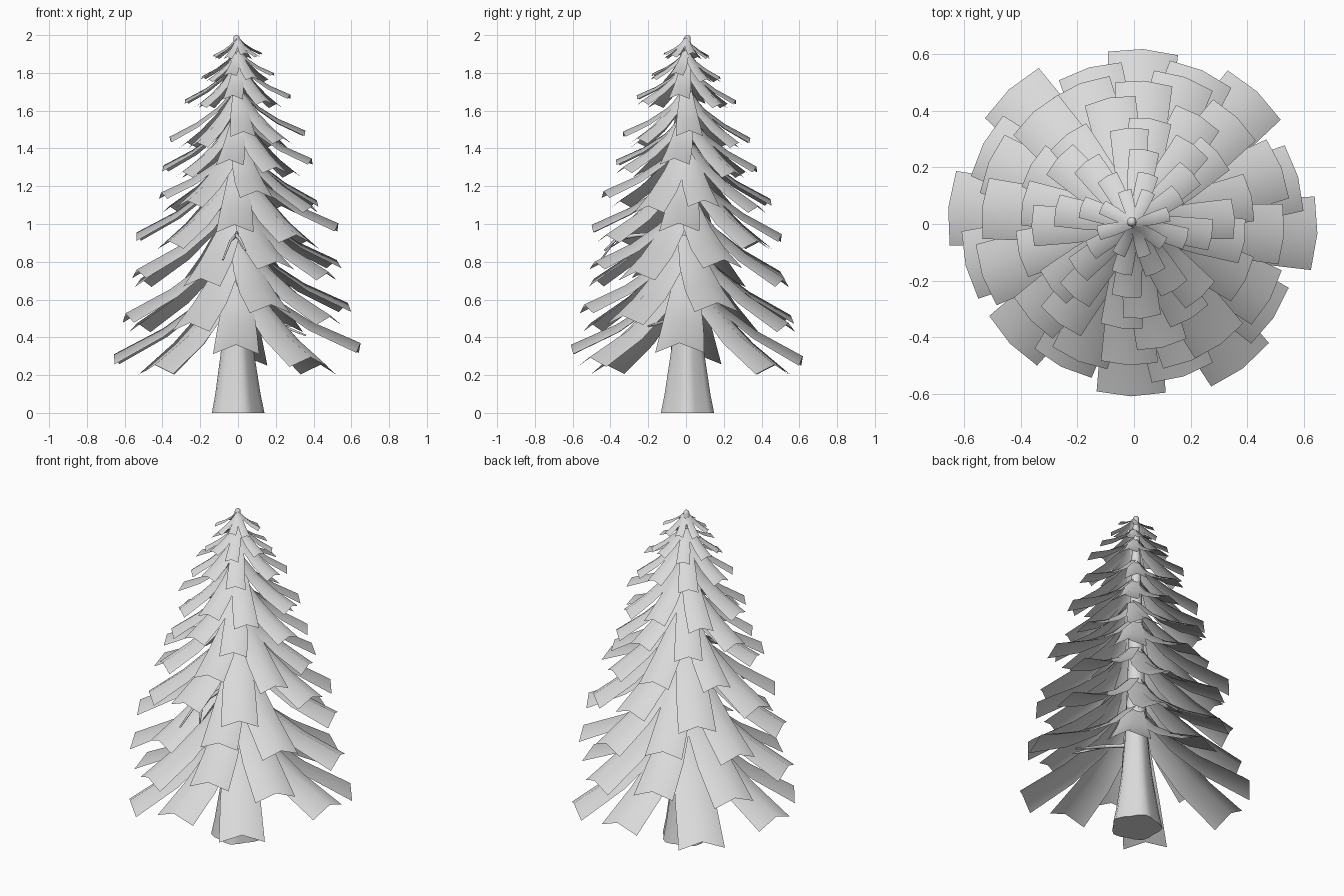
import bpy, math
from mathutils import Vector

cube = bpy.data.objects.get("Cube")
if cube:
    bpy.data.objects.remove(cube)

GREY = (0.7, 0.7, 0.7, 1)
grey = bpy.data.materials.new("pale_grey")
grey.use_nodes = True
grey.diffuse_color = GREY
grey.node_tree.nodes["Principled BSDF"].inputs["Base Color"].default_value = GREY


def add_mesh(name, verts, faces, sharp_angle):
    mesh = bpy.data.meshes.new(name)
    mesh.from_pydata(verts, [], faces)
    mesh.materials.append(grey)
    obj = bpy.data.objects.new(name, mesh)
    bpy.context.collection.objects.link(obj)
    bpy.ops.object.select_all(action='DESELECT')
    obj.select_set(True)
    bpy.context.view_layer.objects.active = obj
    bpy.ops.object.shade_smooth_by_angle(angle=math.radians(sharp_angle))


# Trunk: flared, fluted foot narrowing to the tip
SIDES = 20
RINGS = [(0, 0.137, 0.08), (0.1, 0.118, 0.08), (0.33, 0.086, 0.06), (0.55, 0.066, 0.04),
         (0.9, 0.05, 0), (1.4, 0.035, 0), (1.94, 0.018, 0), (1.99, 0.016, 0), (2.0, 0.008, 0)]
verts, faces = [], []
for z, radius, flute in RINGS:
    for i in range(SIDES):
        a = math.tau * i / SIDES
        r = radius * (1 + flute * math.cos(5 * a))
        verts.append((r * math.cos(a) - 0.008, r * math.sin(a) + 0.008, z))
for k in range(len(RINGS) - 1):
    for i in range(SIDES):
        j = (i + 1) % SIDES
        faces.append((k * SIDES + i, k * SIDES + j, (k + 1) * SIDES + j, (k + 1) * SIDES + i))
faces.append(tuple(reversed(range(SIDES))))
faces.append(tuple(range((len(RINGS) - 1) * SIDES, len(RINGS) * SIDES)))
add_mesh("trunk", verts, faces, 60)

# Bough profile: fraction of reach, rise above tip, half width
PROFILE = [(0.05, 0.66, 0.09), (0.3, 0.4, 0.14), (0.6, 0.195, 0.175), (1.0, 0.0, 0.2)]

# One whorl of eight boughs: direction, reach, lift of the tip
WHORL = [(-3, 0.65, 0.035), (47, 0.64, -0.08), (87, 0.62, -0.035), (133, 0.65, -0.08),
         (175, 0.66, -0.025), (224, 0.61, -0.08), (269, 0.61, 0.025), (307, 0.64, -0.04)]


def add_bough(verts, faces, angle, reach, tip_z, lift):
    """One drooping bough, folded along its middle like a roof."""
    start = len(verts)
    out = Vector((math.cos(angle), math.sin(angle), 0))
    side = Vector((-out.y, out.x, 0))
    for frac, rise, half in PROFILE:
        for s in (-1, 0, 1):
            along = reach * frac * (1 - 0.025 * abs(s))
            z = tip_z + lift * frac + reach * (rise - 0.4 * half * abs(s))
            p = out * along + side * (s * half * reach)
            verts.append((p.x, p.y, z))
    for k in range(len(PROFILE) - 1):
        for c in range(2):
            a = start + k * 3 + c
            faces.append((a, a + 3, a + 4, a + 1))


# Tiers repeat the whorl: scale, tip height, turn in degrees
TIERS = [(1, 0.335, 0), (0.93, 0.55, 19), (0.86, 0.78, 24), (0.82, 0.975, -1),
         (0.69, 1.15, -74), (0.61, 1.325, -6), (0.55, 1.475, 6), (0.43, 1.67, -5),
         (0.3, 1.79, -13), (0.2, 1.9, 19)]
for t, (scale, tip_z, turn) in enumerate(TIERS):
    verts, faces = [], []
    for angle, reach, lift in WHORL:
        add_bough(verts, faces, math.radians(angle + turn), reach * scale, tip_z, lift * scale)
    add_mesh(f"bough_tier_{t + 1}", verts, faces, 60)


def add_twig(name, strands):
    """Thin tapering bare twig, given as a list of paths."""
    curve = bpy.data.curves.new(name, 'CURVE')
    curve.dimensions = '3D'
    curve.bevel_depth = 0.012
    curve.bevel_resolution = 1
    curve.use_fill_caps = True
    for path in strands:
        spline = curve.splines.new('POLY')
        spline.points.add(len(path) - 1)
        for i, (point, co) in enumerate(zip(spline.points, path)):
            point.co = (*co, 1)
            point.radius = 1 - 0.6 * i / (len(path) - 1)
    curve.materials.append(grey)
    bpy.context.collection.objects.link(bpy.data.objects.new(name, curve))


# Bare forked twigs poking out between the boughs
add_twig("front_twig", [
    [(0, -0.05, 0.96), (-0.01, -0.27, 0.94), (-0.04, -0.38, 0.91), (-0.08, -0.45, 0.81)],
    [(-0.01, -0.27, 0.94), (0.01, -0.37, 0.92), (0.04, -0.43, 0.86)]])
add_twig("low_twig", [
    [(0.04, -0.02, 0.52), (0.15, -0.08, 0.5), (0.24, -0.16, 0.47), (0.28, -0.2, 0.46)],
    [(0.15, -0.08, 0.5), (0.26, -0.08, 0.45), (0.36, -0.08, 0.41)]])
